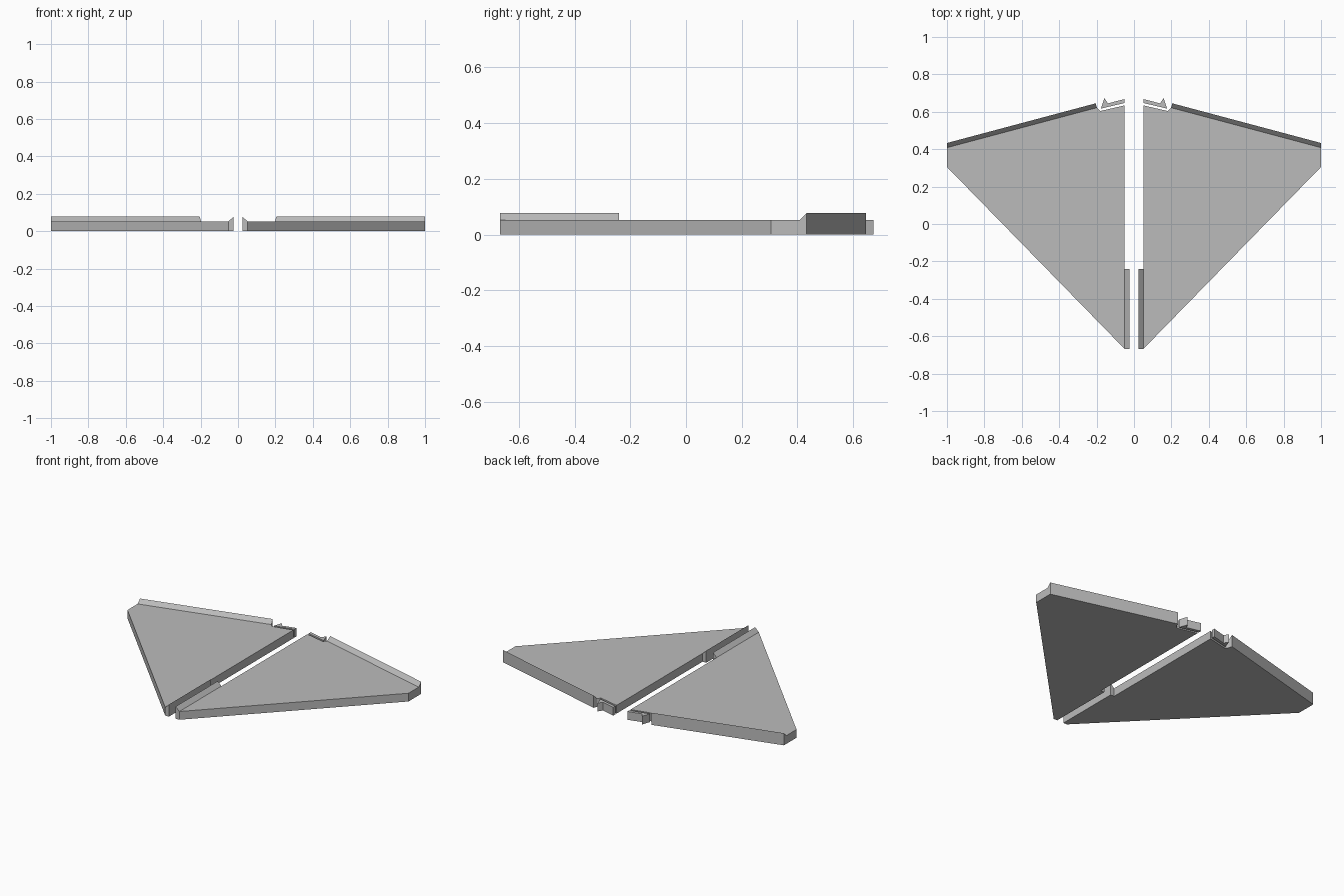
import bpy
import bmesh

cube = bpy.data.objects.get("Cube")
if cube:
    bpy.data.objects.remove(cube, do_unlink=True)

PLATE = 0.053   # plate thickness
RIM = 0.078     # height of the bevelled lips

grey = bpy.data.materials.new("plain_grey")
grey.use_nodes = True
colour = (0.5, 0.5, 0.5, 1)
grey.diffuse_color = colour
grey.node_tree.nodes["Principled BSDF"].inputs["Base Color"].default_value = colour


def slab(name, outline, side):
    """Prism over an outline of (x, y, top height), mirrored by side."""
    bm = bmesh.new()
    low = [bm.verts.new((side * x, y, 0)) for x, y, z in outline]
    high = [bm.verts.new((side * x, y, z)) for x, y, z in outline]
    bm.faces.new(low)
    bm.faces.new(high)
    n = len(outline)
    for i in range(n):
        j = (i + 1) % n
        bm.faces.new((low[i], low[j], high[j], high[i]))
    bmesh.ops.recalc_face_normals(bm, faces=bm.faces)
    mesh = bpy.data.meshes.new(name)
    bm.to_mesh(mesh)
    bm.free()
    mesh.materials.append(grey)
    obj = bpy.data.objects.new(name, mesh)
    bpy.context.collection.objects.link(obj)


def flat(points):
    return [(x, y, PLATE) for x, y in points]


# Wing plate with a notch for the clip at the rear inner corner
plate = flat([(0.05, -0.668), (1.0, 0.305), (1.0, 0.408), (0.198, 0.622),
              (0.18, 0.604), (0.05, 0.634)])
# Lip along the rear edge, sloping up outwards
rear_lip = [(0.198, 0.622, PLATE), (1.0, 0.408, PLATE),
            (1.0, 0.433, RIM), (0.205, 0.645, RIM)]
# Lip beside the centre gap, sloping up towards the middle
centre_lip = [(0.05, -0.668, PLATE), (0.05, -0.24, PLATE),
              (0.024, -0.24, RIM), (0.024, -0.668, RIM)]
# Barbed clip arm
clip = flat([(0.05, 0.668), (0.139, 0.645), (0.158, 0.673),
             (0.177, 0.617), (0.05, 0.647)])

for label, side in (("left", 1), ("right", -1)):
    slab(label + "_wing_plate", plate, side)
    slab(label + "_rear_lip", rear_lip, side)
    slab(label + "_centre_lip", centre_lip, side)
    slab(label + "_clip_arm", clip, side)
